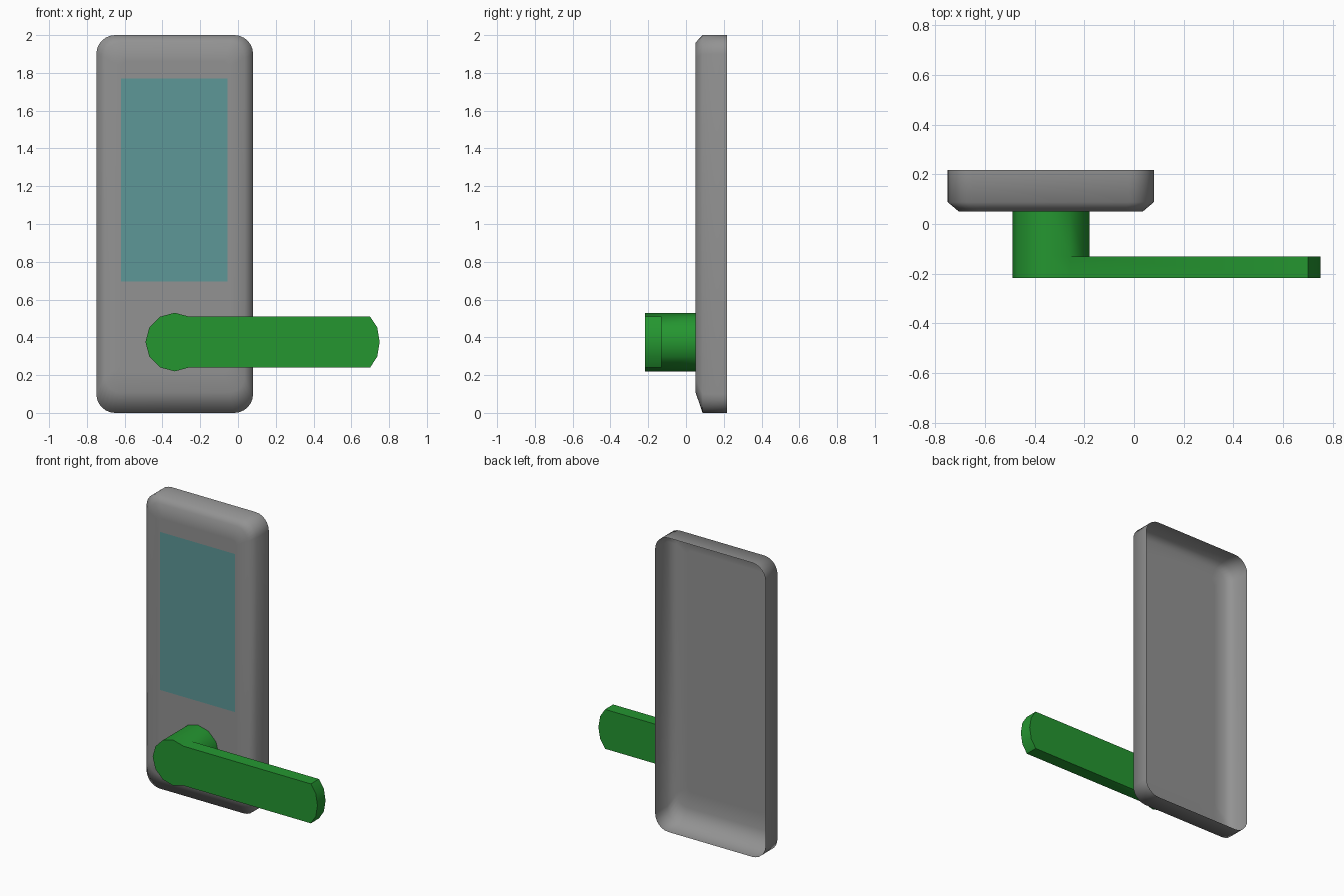
import bpy, bmesh
from math import sin, cos, pi, radians

if "Cube" in bpy.data.objects:
    bpy.data.objects.remove(bpy.data.objects["Cube"])


def finish(name, bm, color, angle=None):
    me = bpy.data.meshes.new(name)
    bm.to_mesh(me)
    bm.free()
    ob = bpy.data.objects.new(name, me)
    bpy.context.collection.objects.link(ob)
    mat = bpy.data.materials.new(name + "_color")
    mat.diffuse_color = color
    mat.use_nodes = True
    mat.node_tree.nodes["Principled BSDF"].inputs["Base Color"].default_value = mat.diffuse_color
    me.materials.append(mat)
    if angle:
        bpy.ops.object.select_all(action='DESELECT')
        ob.select_set(True)
        bpy.context.view_layer.objects.active = ob
        bpy.ops.object.shade_smooth_by_angle(angle=radians(angle))
    return ob


def rounded_ring(bm, x0, x1, z0, z1, r, y, seg=6):
    """Rounded rectangle of vertices facing -y, counter-clockwise."""
    ring = []
    corners = [(x1 - r, z1 - r), (x0 + r, z1 - r), (x0 + r, z0 + r), (x1 - r, z0 + r)]
    for k, (cx, cz) in enumerate(corners):
        for i in range(seg + 1):
            a = (k + i / seg) * pi / 2
            ring.append(bm.verts.new((cx + r * cos(a), y, cz + r * sin(a))))
    return ring


def bridge(bm, front, back):
    n = len(front)
    for i in range(n):
        j = (i + 1) % n
        bm.faces.new((front[i], back[i], back[j], front[j]))


# Back plate: open-backed shell with a bevelled front, deeper slope at the bottom
bm = bmesh.new()
rings = [rounded_ring(bm, *p) for p in (
    (-0.62, -0.05, 0.22, 1.86, 0.03, 0.05),
    (-0.705, 0.035, 0.11, 1.96, 0.08, 0.05),
    (-0.75, 0.08, 0.00, 2.00, 0.10, 0.088),
    (-0.75, 0.08, 0.00, 2.00, 0.10, 0.217))]
bm.faces.new(rings[0])
for a, b in zip(rings, rings[1:]):
    bridge(bm, a, b)
finish("back_plate", bm, (0.29, 0.29, 0.29, 1), angle=80)

# Screen: thin panel on the front of the plate
bm = bmesh.new()
bm.faces.new([bm.verts.new((x, 0.046, z)) for x, z in
              ((-0.62, 0.695), (-0.055, 0.695), (-0.055, 1.77), (-0.62, 1.77))])
finish("screen", bm, (0.11, 0.31, 0.31, 1))

# Handle: twelve-sided hub with a flat lever growing out of its right side
bm = bmesh.new()
CX, CZ, R = -0.335, 0.375, 0.155
FRONT, MID, BACK = -0.217, -0.13, 0.05
hub = [(CX + R * cos(i * pi / 6), CZ + R * sin(i * pi / 6)) for i in range(12)]
tip = [(0.70, -0.134), (0.737, -0.0775), (0.75, 0), (0.737, 0.0775), (0.70, 0.134)]


def loop(points, y):
    return [bm.verts.new((x, y, z)) for x, z in points]


outline = hub[2:11] + [(x, CZ + z) for x, z in tip]
front, mid = loop(outline, FRONT), loop(outline, MID)
bm.faces.new(front)
bridge(bm, front, mid)
arc = loop([hub[11], hub[0], hub[1]], MID)
bm.faces.new([mid[8]] + arc + [mid[0]] + mid[:8:-1])   # rear of the lever
bridge(bm, mid[:9] + arc, loop(hub[2:] + hub[:2], BACK))
bmesh.ops.recalc_face_normals(bm, faces=bm.faces)
finish("handle", bm, (0.018, 0.305, 0.03, 1), angle=40)
